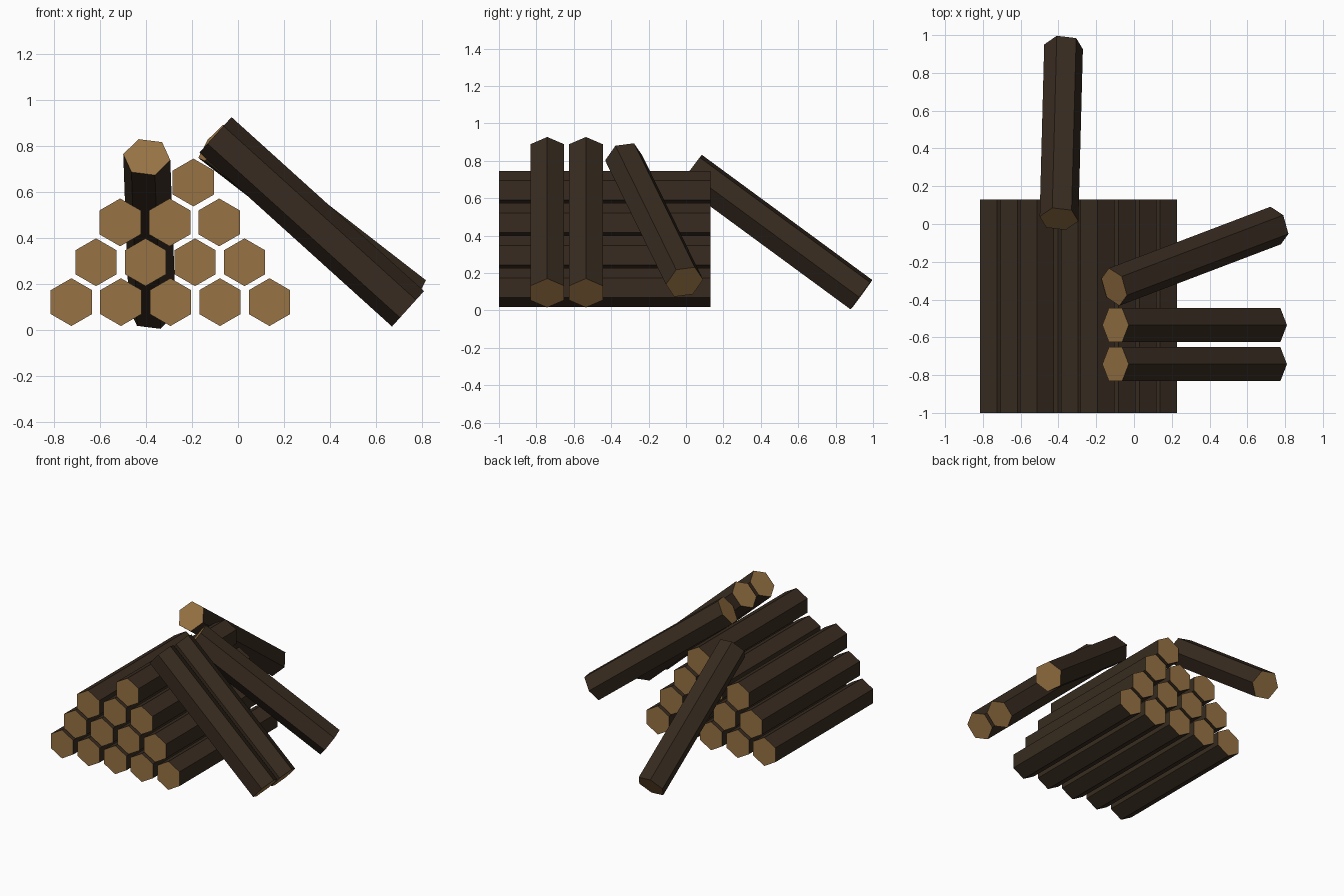
import bpy
from math import cos, sin, pi, radians
from mathutils import Vector

if "Cube" in bpy.data.objects:
    bpy.data.objects.remove(bpy.data.objects["Cube"])

R = 0.104  # corner radius of a log


def material(name, color):
    m = bpy.data.materials.new(name)
    m.diffuse_color = (*color, 1)
    m.use_nodes = True
    m.node_tree.nodes["Principled BSDF"].inputs["Base Color"].default_value = m.diffuse_color
    return m


bark = material("bark", (0.038, 0.024, 0.014))
cut_wood = material("cut_wood", (0.31, 0.17, 0.057))


def log(name, start, end, roll=30):
    """Six-sided log between two points, bark sides and cut-wood ends."""
    a, b = Vector(start), Vector(end)
    d = (b - a).normalized()
    u = Vector((0, 0, 1)).cross(d).normalized()
    v = d.cross(u)
    ring = []
    for i in range(6):
        t = radians(roll) + i * pi / 3
        ring.append(R * (cos(t) * u + sin(t) * v))
    verts = [a + p for p in ring] + [b + p for p in ring]
    faces = [(i, (i + 1) % 6, (i + 1) % 6 + 6, i + 6) for i in range(6)]
    faces += [tuple(range(5, -1, -1)), tuple(range(6, 12))]
    me = bpy.data.meshes.new(name)
    me.from_pydata(verts, [], faces)
    me.materials.append(bark)
    me.materials.append(cut_wood)
    for p in me.polygons[6:]:
        p.material_index = 1
    ob = bpy.data.objects.new(name, me)
    bpy.context.collection.objects.link(ob)


# Stacked pile: (first x, log count) for each row, bottom up
rows = [(-0.725, 5), (-0.618, 4), (-0.513, 3), (-0.194, 1)]
for r, (x0, count) in enumerate(rows):
    z = 0.122 + 0.1735 * r
    for i in range(count):
        x = x0 + 0.2155 * i
        log(f"stacked_log_{r + 1}_{i + 1}", (x, -1.0, z), (x, 0.13, z))

# Two parallel logs leaning on the right side
for i, y in enumerate((-0.742, -0.535)):
    log(f"side_leaning_log_{i + 1}", (0.74, y, 0.093), (-0.098, y, 0.85))

# Skewed log leaning on the right side
log("skewed_leaning_log", (0.75, -0.008, 0.152), (-0.105, -0.333, 0.815), -9)

# Log leaning on the back
log("back_leaning_log", (-0.373, 0.938, 0.084), (-0.397, 0.027, 0.753), -9)
